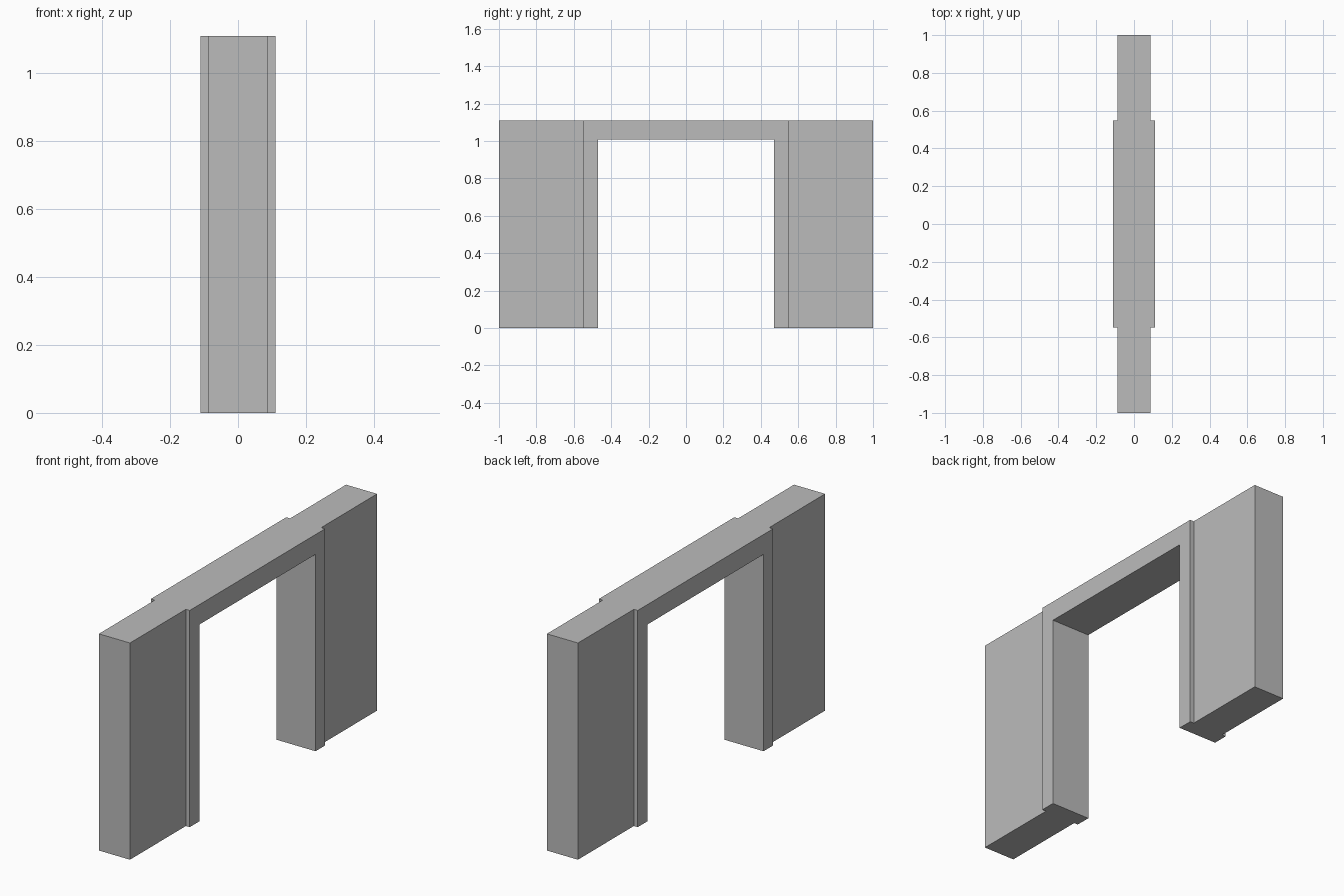
import bpy, bmesh

if "Cube" in bpy.data.objects:
    bpy.data.objects.remove(bpy.data.objects["Cube"])

HEIGHT = 1.11
WALL_X, WALL_Y = 0.088, 1.0       # half thickness and half length of the wall
FRAME_X, FRAME_Y = 0.11, 0.548    # half thickness and half length of the door frame
OPEN_Y, OPEN_Z = 0.47, 1.008      # half width and height of the opening

grey = bpy.data.materials.new("plain grey")
grey.diffuse_color = (0.5, 0.5, 0.5, 1)
grey.use_nodes = True
grey.node_tree.nodes["Principled BSDF"].inputs["Base Color"].default_value = grey.diffuse_color


def extrude_plan(name, outline, z0, z1):
    """Solid made by raising a plan outline from z0 to z1."""
    bm = bmesh.new()
    base = bm.faces.new([bm.verts.new((x, y, z0)) for x, y in outline])
    top = bmesh.ops.extrude_face_region(bm, geom=[base], use_keep_orig=True)["geom"]
    for v in top:
        if isinstance(v, bmesh.types.BMVert):
            v.co.z = z1
    bmesh.ops.recalc_face_normals(bm, faces=bm.faces)
    mesh = bpy.data.meshes.new(name)
    bm.to_mesh(mesh)
    bm.free()
    mesh.materials.append(grey)
    obj = bpy.data.objects.new(name, mesh)
    bpy.context.collection.objects.link(obj)
    return obj


# Wall with the thicker door frame standing proud on both sides
half = [(WALL_X, -WALL_Y), (WALL_X, -FRAME_Y), (FRAME_X, -FRAME_Y),
        (FRAME_X, FRAME_Y), (WALL_X, FRAME_Y), (WALL_X, WALL_Y)]
wall = extrude_plan("doorway_wall", half + [(-x, y) for x, y in reversed(half)], 0, HEIGHT)

# Doorway opening
cutter = extrude_plan("opening_cutter", [(-0.3, -OPEN_Y), (0.3, -OPEN_Y),
                                         (0.3, OPEN_Y), (-0.3, OPEN_Y)], -0.2, OPEN_Z)
cutter.hide_render = True
cutter.hide_viewport = True
cut = wall.modifiers.new("doorway", 'BOOLEAN')
cut.operation = 'DIFFERENCE'
cut.solver = 'EXACT'
cut.object = cutter
